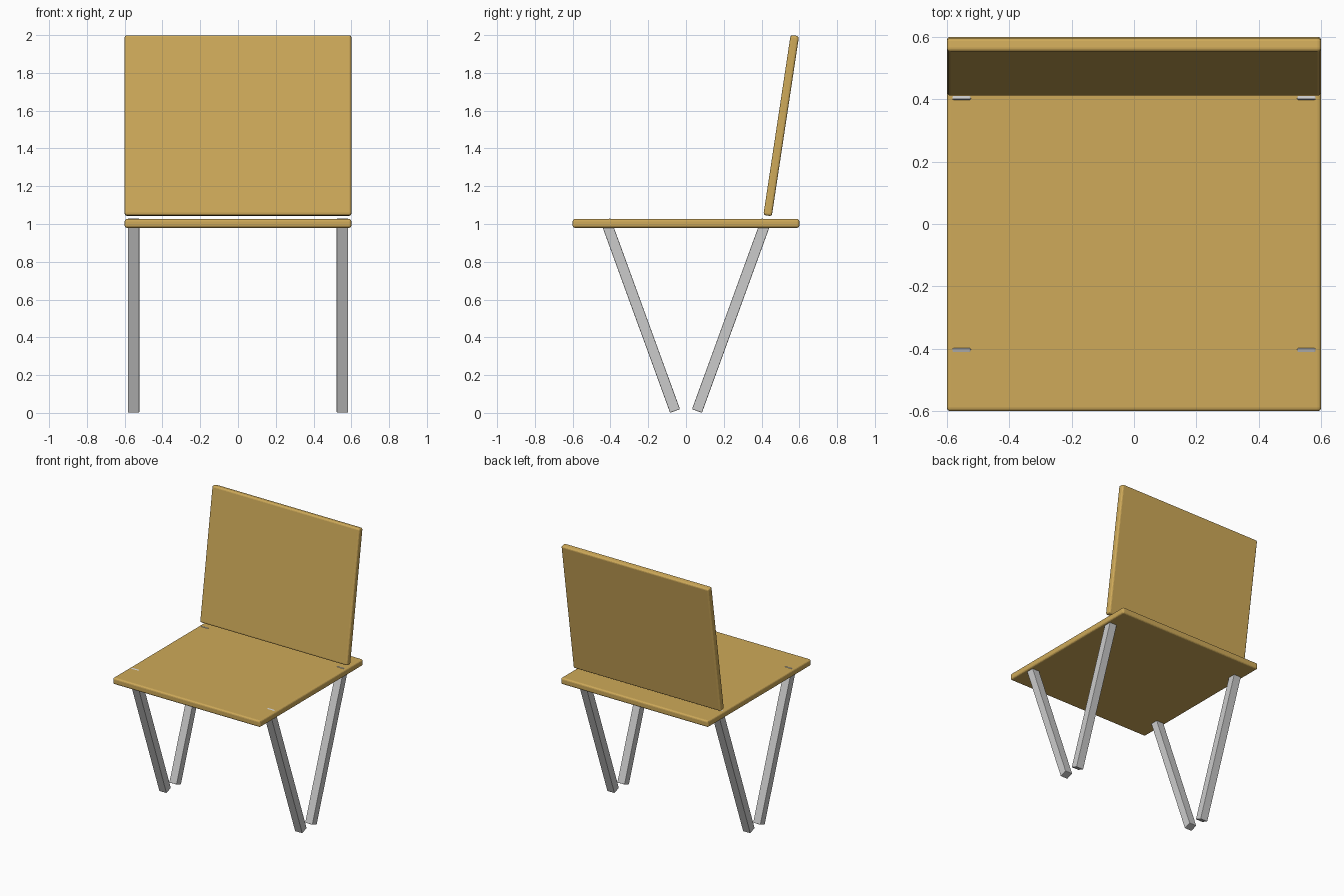
import bpy
from math import radians
from mathutils import Vector

if "Cube" in bpy.data.objects:
    bpy.data.objects.remove(bpy.data.objects["Cube"])

wood = bpy.data.materials.new("wood")
wood.diffuse_color = (0.62, 0.40, 0.10, 1)
wood.use_nodes = True
wood.node_tree.nodes["Principled BSDF"].inputs["Base Color"].default_value = wood.diffuse_color


def slab(name, size, loc, tilt=0.0, bevel=0.01, segments=3, mat=None):
    """Box with rounded edges, tilted about the x axis."""
    bpy.ops.mesh.primitive_cube_add(size=1)
    ob = bpy.context.object
    ob.name = name
    ob.scale = size
    bpy.ops.object.transform_apply(location=False, rotation=False, scale=True)
    ob.location = loc
    ob.rotation_euler.x = tilt
    mod = ob.modifiers.new("rounded_edges", 'BEVEL')
    mod.width = bevel
    mod.segments = segments
    if mat:
        ob.data.materials.append(mat)
    return ob


# Seat panel
slab("seat", (1.2, 1.2, 0.047), (0, 0, 1.003), bevel=0.012, mat=wood)

# Backrest leaning backwards
slab("backrest", (1.2, 0.045, 0.964), (0, 0.504, 1.521), tilt=radians(-8.6),
     bevel=0.012, mat=wood)

# Four slanted legs, converging towards the floor and just piercing the seat
for y_side, y_name in ((-1, "front"), (1, "back")):
    foot = Vector((0, y_side * 0.058, 0.010))
    top = Vector((0, y_side * 0.426, 1.021))
    centre = (foot + top) / 2
    for x_side, x_name in ((-1, "left"), (1, "right")):
        slab(f"{y_name}_{x_name}_leg", (0.06, 0.056, (top - foot).length),
             (x_side * 0.5525, centre.y, centre.z),
             tilt=-y_side * radians(20), bevel=0.004, segments=2)
